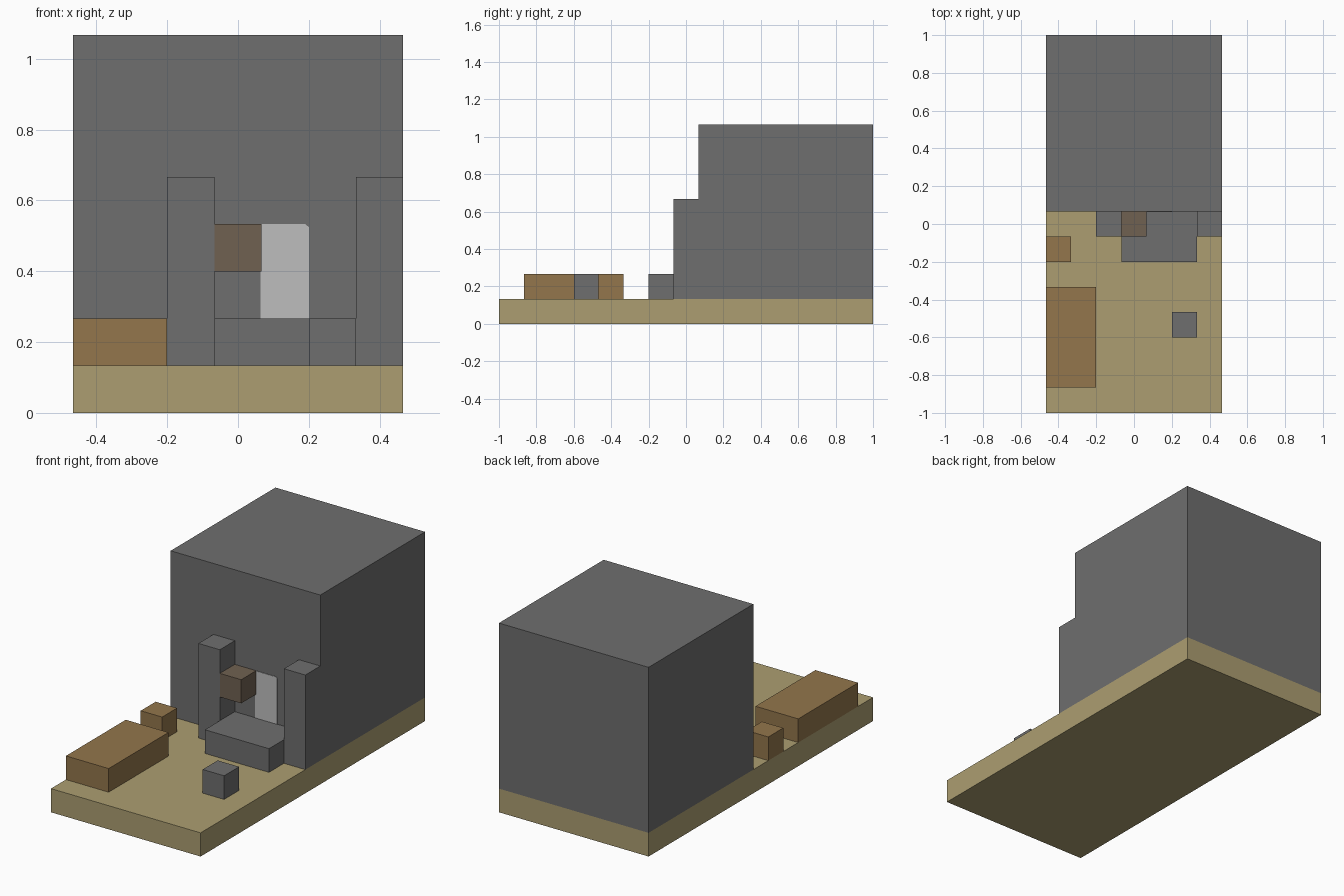
import bpy
import bmesh

U = 2 / 15  # one grid cell; the model is 7 x 15 x 8 cells

cube = bpy.data.objects.get("Cube")
if cube:
    bpy.data.objects.remove(cube, do_unlink=True)


def linear(c):
    c /= 255
    return c / 12.92 if c <= 0.04045 else ((c + 0.055) / 1.055) ** 2.4


def material(name, r, g, b):
    mat = bpy.data.materials.new(name)
    mat.use_nodes = True
    color = (linear(r), linear(g), linear(b), 1)
    mat.diffuse_color = color
    bsdf = mat.node_tree.nodes["Principled BSDF"]
    bsdf.inputs["Base Color"].default_value = color
    bsdf.inputs["Roughness"].default_value = 0.9
    return mat


stone = material("stone grey", 110, 110, 110)
sand = material("sand tan", 172, 158, 113)
wood = material("wood brown", 147, 118, 76)
dark_wood = material("dark wood", 112, 97, 81)
pale = material("pale grey", 190, 190, 190)


def add_object(name, bm, mat):
    bmesh.ops.recalc_face_normals(bm, faces=bm.faces)
    mesh = bpy.data.meshes.new(name)
    bm.to_mesh(mesh)
    bm.free()
    mesh.materials.append(mat)
    obj = bpy.data.objects.new(name, mesh)
    bpy.context.collection.objects.link(obj)


def box(name, mat, corner, size):
    """Box from its low corner and size in cells, counted from the left front base corner."""
    bm = bmesh.new()
    bmesh.ops.create_cube(bm, size=1)
    origin = (-3.5, -7.5, 0)
    for v in bm.verts:
        v.co = [(origin[i] + corner[i] + (v.co[i] + 0.5) * size[i]) * U for i in range(3)]
    add_object(name, bm, mat)


# Ground and main block
box("ground_slab", sand, (0, 0, 0), (7, 15, 1))
box("main_block", stone, (0, 8, 1), (7, 7, 7))

# Doorway: two pillars with a low step between them
for side, x in (("right", 2), ("left", 6)):
    box(side + "_pillar", stone, (x, 7, 1), (1, 1, 4))
box("door_step", stone, (3, 6, 1), (3, 2, 1))
box("hanging_block", dark_wood, (3, 7, 3), (1, 1, 1))

# Loose blocks on the ground
box("long_crate", wood, (0, 1, 1), (2, 4, 1))
box("small_crate", wood, (0, 6, 1), (1, 1, 1))
box("small_stone", stone, (5, 3, 1), (1, 1, 1))

# Thin pale panel on the wall with a clipped upper corner
outline = [(0.063, 0.267), (0.2, 0.267), (0.2, 0.525), (0.19, 0.533), (0.063, 0.533)]
bm = bmesh.new()
wall_y = U / 2
face = bm.faces.new([bm.verts.new((x, wall_y - 0.003, z)) for x, z in outline])
rim = bmesh.ops.extrude_face_region(bm, geom=[face])["geom"]
for v in rim:
    if isinstance(v, bmesh.types.BMVert):
        v.co.y = wall_y
add_object("wall_panel", bm, pale)
